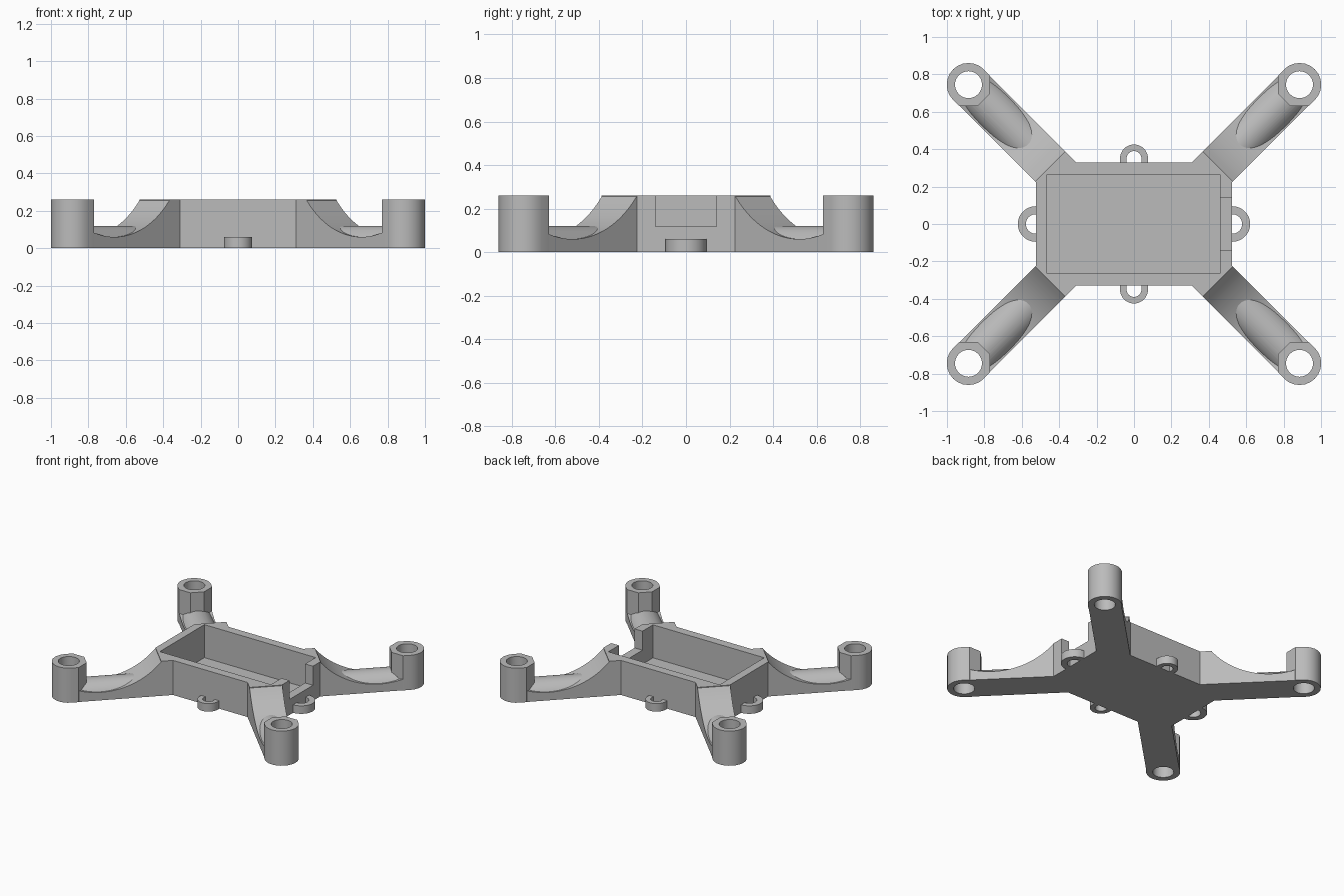
import bpy, bmesh
from math import sin, cos, pi, sqrt, radians
from mathutils import Matrix, Vector

cube = bpy.data.objects.get("Cube")
if cube:
    bpy.data.objects.remove(cube, do_unlink=True)

grey = bpy.data.materials.new("plain grey")
grey.use_nodes = True
colour = (0.5, 0.5, 0.5, 1)
grey.diffuse_color = colour
grey.node_tree.nodes["Principled BSDF"].inputs["Base Color"].default_value = colour

HEIGHT = 0.26
POST = Vector((0.885, 0.745, 0))
HALF = 0.113                      # half the arm width
ALONG = Vector((1, 1, 0)).normalized()
ACROSS = Vector((-1, 1, 0)).normalized()
UP = Vector((0, 0, 1))
X, Y = Vector((1, 0, 0)), Vector((0, 1, 0))
ARM_ORIGIN = ACROSS * POST.dot(ACROSS)
POST_U = POST.dot(ALONG)
ROOT_U = 0.534


def arc(radius, start, end, steps, centre=(0, 0)):
    angles = [radians(start + (end - start) * i / steps) for i in range(steps + 1)]
    return [(centre[0] + radius * cos(a), centre[1] + radius * sin(a)) for a in angles]


def prism(name, outline, low, high, origin=Vector(), axes=(X, Y, UP)):
    """Extrude a 2D outline along the third axis."""
    bm = bmesh.new()
    a, b, c = axes
    rings = [[bm.verts.new(origin + a * p + b * q + c * h) for p, q in outline]
             for h in (low, high)]
    for ring in rings:
        bm.faces.new(ring)
    n = len(outline)
    for i in range(n):
        j = (i + 1) % n
        bm.faces.new((rings[0][i], rings[0][j], rings[1][j], rings[1][i]))
    bmesh.ops.recalc_face_normals(bm, faces=bm.faces)
    mesh = bpy.data.meshes.new(name)
    bm.to_mesh(mesh)
    bm.free()
    mesh.materials.append(grey)
    obj = bpy.data.objects.new(name, mesh)
    bpy.context.collection.objects.link(obj)
    return obj


def rect(x0, x1, y0, y1):
    return [(x0, y0), (x1, y0), (x1, y1), (x0, y1)]


def finish(obj, cutters=(), mirror=(False, False)):
    """Cut, mirror, bake the modifiers and smooth the round faces."""
    for cutter in cutters:
        mod = obj.modifiers.new("cut", 'BOOLEAN')
        mod.operation = 'DIFFERENCE'
        mod.solver = 'EXACT'
        mod.object = cutter
    if any(mirror):
        mod = obj.modifiers.new("mirror", 'MIRROR')
        mod.use_axis = (mirror[0], mirror[1], False)
        mod.use_mirror_merge = False
    bpy.context.view_layer.update()
    graph = bpy.context.evaluated_depsgraph_get()
    mesh = bpy.data.meshes.new_from_object(obj.evaluated_get(graph))
    obj.modifiers.clear()
    obj.data = mesh
    bpy.ops.object.select_all(action='DESELECT')
    obj.select_set(True)
    bpy.context.view_layer.objects.active = obj
    bpy.ops.object.shade_smooth_by_angle(angle=radians(30))


# Tray: a box whose corners reach out to the arm roots
shoulder = ARM_ORIGIN + ALONG * ROOT_U
quarter = [(0.525, 0.225), tuple((shoulder - ACROSS * HALF).xy),
           tuple((shoulder + ACROSS * HALF).xy), (0.31, 0.33)]
outline = (quarter + [(-x, y) for x, y in reversed(quarter)]
           + [(-x, -y) for x, y in quarter] + [(x, -y) for x, y in reversed(quarter)])
tray = prism("tray", outline, 0, HEIGHT)
cavity = prism("cavity_cutter", rect(-0.465, 0.46, -0.265, 0.265), 0.012, 0.4)
notch = prism("notch_cutter", rect(0.4, 0.6, -0.14, 0.14), 0.117, 0.4)
finish(tray, (cavity, notch))

# Arms: side profile with a circular scoop, up to the post
R = 0.535
scoop_u, scoop_z = 0.947, 0.06 + R
steps = 24
scoop = []
for i in range(steps + 1):
    u = ROOT_U + (POST_U - ROOT_U) * i / steps
    scoop.append((u, min(HEIGHT, scoop_z - sqrt(R * R - (u - scoop_u) ** 2))))
side = [(POST_U, 0), (ROOT_U, 0)] + scoop
hole = prism("hole_cutter", arc(0.072, 0, 350, 35), -0.1, 0.5, POST)
arms = prism("arms", side, -HALF, HALF, ARM_ORIGIN, (ALONG, UP, ACROSS))
finish(arms, (hole,), (True, True))

# Rounded ridge lying along each arm
limit = 20
ridge_outline = arc(0.12, limit, 180 - limit, 20) + [(-HALF, 0.01), (HALF, 0.01)]
ridges = prism("arm_ridges", ridge_outline, 0.62, POST_U, ARM_ORIGIN, (ACROSS, UP, ALONG))
finish(ridges, (hole,), (True, True))

# Motor posts: round outside, faceted toward the arm
facets = [(0.1245 * cos(radians(a)), 0.1245 * sin(radians(a)))
          for a in (112.5, 157.5, 202.5, 247.5)]
post_outline = arc(0.116, -90, 90, 12) + facets
posts = prism("motor_posts", post_outline, 0, HEIGHT, POST, (ALONG, ACROSS, UP))
finish(posts, (hole,), (True, True))


# Strap loops around the base
def loop(name, origin, outer, inner, reach, out, sideways, mirror):
    shape = ([(outer, -0.01)] + arc(outer, 0, 180, 20, (0, reach)) + [(-outer, -0.01)]
             + [(-inner, -0.01)] + arc(inner, 180, 0, 20, (0, reach)) + [(inner, -0.01)])
    finish(prism(name, shape, 0, 0.06, origin, (sideways, out, UP)), (), mirror)


loop("front_and_back_loops", Y * 0.33, 0.075, 0.04, 0.02, Y, X, (False, True))
loop("side_loops", X * 0.525, 0.095, 0.052, 0.001, X, Y, (True, False))

for cutter in (cavity, notch, hole):
    bpy.data.objects.remove(cutter, do_unlink=True)
